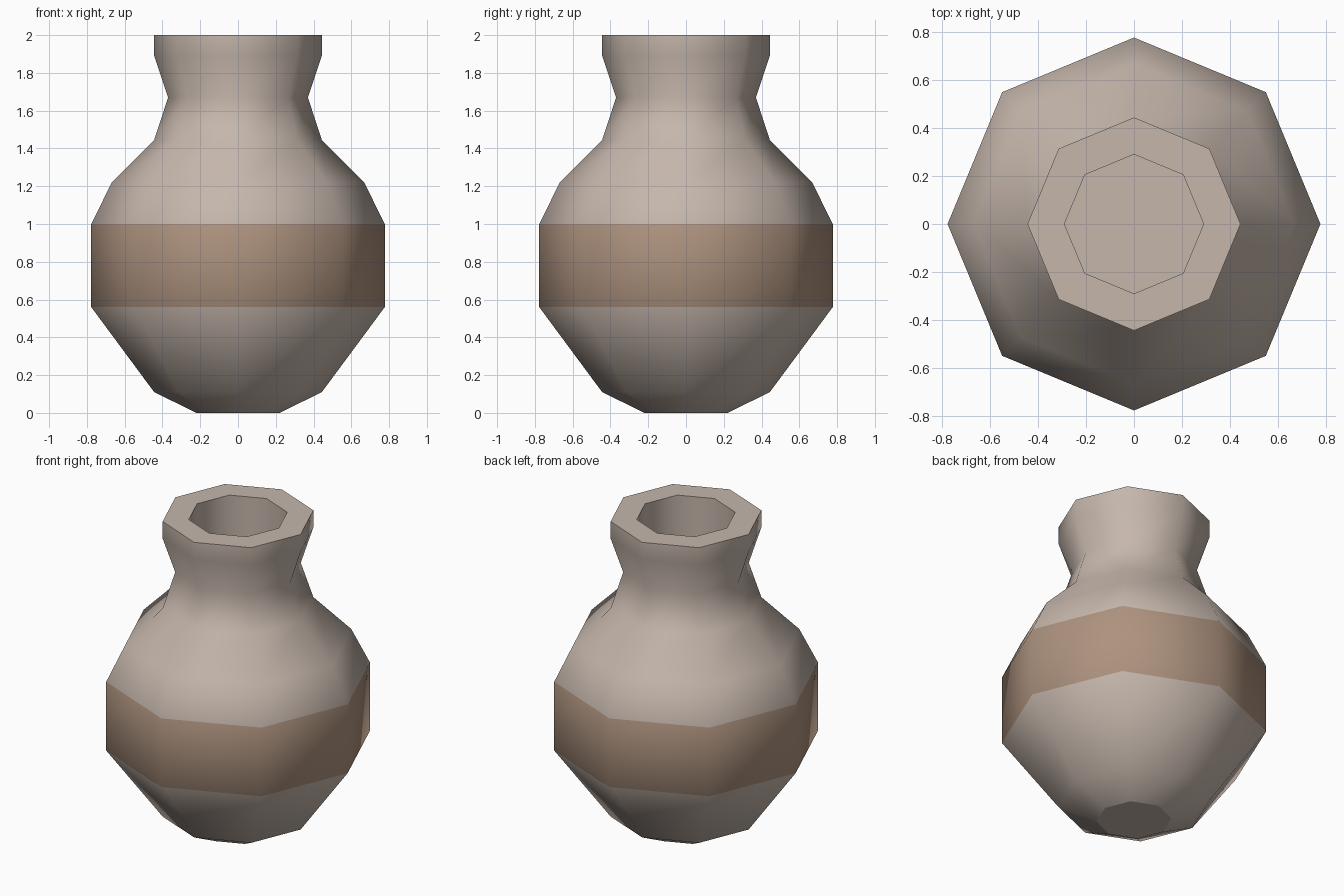
import bpy
import bmesh
from math import cos, sin, pi

cube = bpy.data.objects.get("Cube")
if cube:
    bpy.data.objects.remove(cube, do_unlink=True)

SIDES = 8
BAND_LOW, BAND_HIGH = 0.56, 1.0


def make_material(name, rgb):
    mat = bpy.data.materials.new(name)
    mat.use_nodes = True
    colour = (*rgb, 1.0)
    mat.diffuse_color = colour
    mat.node_tree.nodes["Principled BSDF"].inputs["Base Color"].default_value = colour
    return mat


clay = make_material("pale clay", (0.56, 0.47, 0.41))
brown = make_material("brown band", (0.42, 0.29, 0.21))

# Radius and height, from the foot up the outside, over the rim and down inside
profile = [
    (0.22, 0.0), (0.444, 0.11), (0.777, BAND_LOW), (0.777, BAND_HIGH),
    (0.667, 1.222), (0.444, 1.444), (0.37, 1.67), (0.444, 1.89),
    (0.444, 2.0), (0.29, 2.0), (0.29, 1.444),
]

bm = bmesh.new()
rings = [
    [bm.verts.new((r * cos(2 * pi * i / SIDES), r * sin(2 * pi * i / SIDES), z))
     for i in range(SIDES)]
    for r, z in profile
]

# Walls of the pot
for low, high in zip(rings, rings[1:]):
    for i in range(SIDES):
        j = (i + 1) % SIDES
        bm.faces.new((low[i], low[j], high[j], high[i]))

# Underside and inner floor
bm.faces.new(list(reversed(rings[0])))
bm.faces.new(rings[-1])
bm.normal_update()

# Level faces stay flat, walls are smooth, and the belly carries the band
for face in bm.faces:
    face.smooth = abs(face.normal.z) < 0.99
    height = face.calc_center_median().z
    outside = face.normal.dot(face.calc_center_median()) > 0
    face.material_index = int(BAND_LOW < height < BAND_HIGH and outside)

# Crisp edges around the rim, mouth and foot
for edge in bm.edges:
    if any(not f.smooth for f in edge.link_faces):
        edge.smooth = False

mesh = bpy.data.meshes.new("pot")
bm.to_mesh(mesh)
bm.free()
mesh.materials.append(clay)
mesh.materials.append(brown)
pot = bpy.data.objects.new("pot", mesh)
bpy.context.collection.objects.link(pot)
